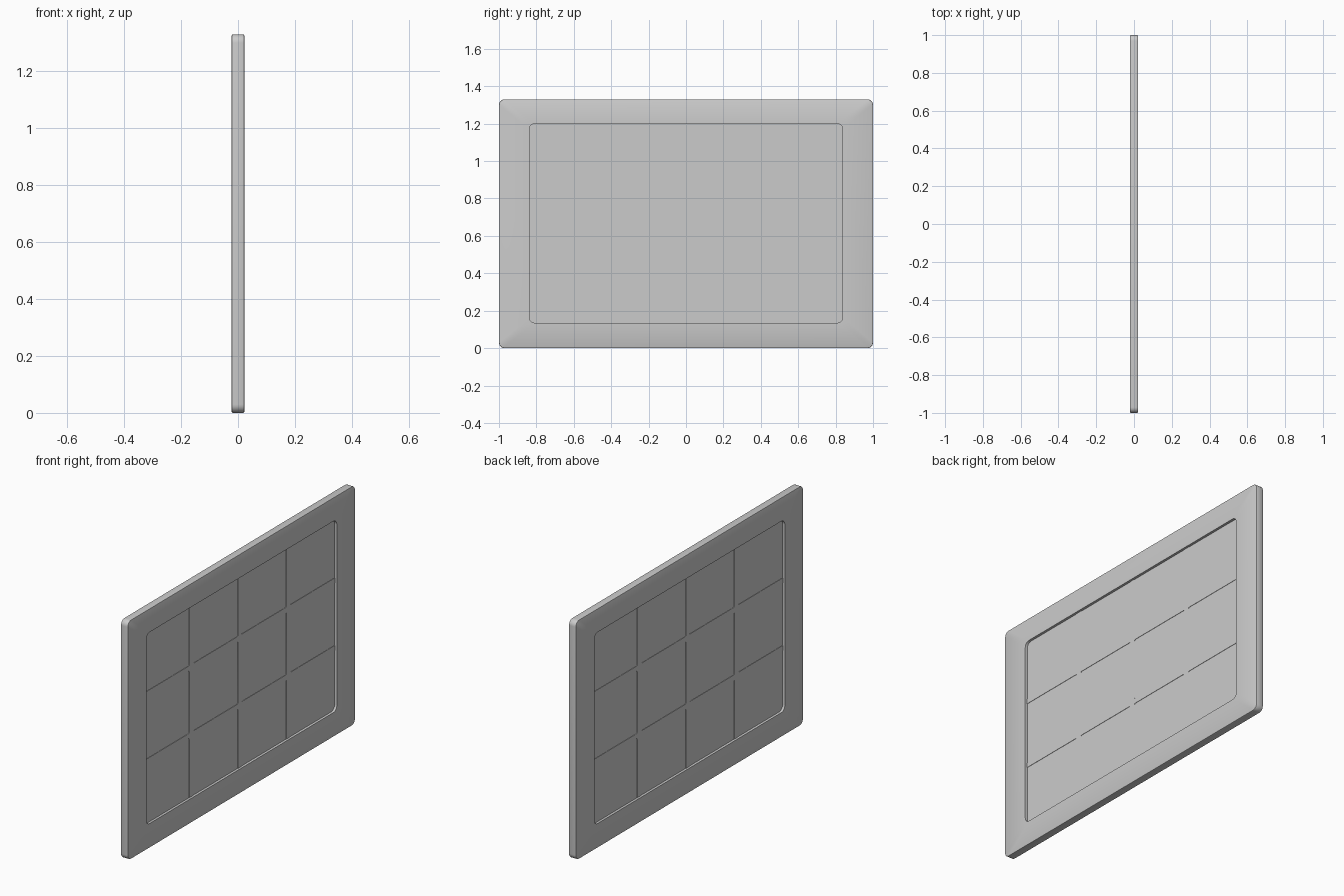
import bpy, bmesh, math

if "Cube" in bpy.data.objects:
    bpy.data.objects.remove(bpy.data.objects["Cube"])

H = 1.33            # frame height
HALF = 0.022        # half thickness of frame
OPEN_Y = 0.838      # half width of the opening
OPEN_Z0, OPEN_Z1 = 0.135, 1.20
PANE = 0.008        # half thickness of glass
BAR = 0.010         # half thickness of glazing bars
MID_Z = H / 2


def finish(bm, name, smooth=True):
    bmesh.ops.recalc_face_normals(bm, faces=bm.faces)
    me = bpy.data.meshes.new(name)
    bm.to_mesh(me)
    bm.free()
    ob = bpy.data.objects.new(name, me)
    bpy.context.collection.objects.link(ob)
    if smooth:
        bpy.ops.object.select_all(action='DESELECT')
        ob.select_set(True)
        bpy.context.view_layer.objects.active = ob
        bpy.ops.object.shade_smooth_by_angle(angle=math.radians(30))
    return ob


def rounded_ring(bm, x, hw, hh, cz, r, n=6):
    """Rounded rectangle of vertices in the y-z plane."""
    verts = []
    for k, (sy, sz) in enumerate([(1, 1), (-1, 1), (-1, -1), (1, -1)]):
        for i in range(n + 1):
            a = math.pi / 2 * (k + i / n)
            verts.append(bm.verts.new((x, sy * (hw - r) + r * math.cos(a),
                                       cz + sz * (hh - r) + r * math.sin(a))))
    return verts


def bridge(bm, a, b):
    for i in range(len(a)):
        j = (i + 1) % len(a)
        bm.faces.new((a[i], a[j], b[j], b[i]))


# Outer frame: rings swept around the cross-section, with a softened outer edge
bm = bmesh.new()
c = 0.004
rings = [rounded_ring(bm, x, 1 - d, MID_Z - d, MID_Z, 0.03 - d)
         for x, d in [(-HALF, c), (-HALF + c * 0.3, c * 0.3), (-HALF + c, 0),
                      (HALF - c, 0), (HALF - c * 0.3, c * 0.3), (HALF, c)]]
oh, oc = (OPEN_Z1 - OPEN_Z0) / 2, (OPEN_Z1 + OPEN_Z0) / 2
rings += [rounded_ring(bm, x, OPEN_Y, oh, oc, 0.03) for x in (HALF, -HALF)]
for i in range(len(rings)):
    bridge(bm, rings[i], rings[(i + 1) % len(rings)])
finish(bm, "window_frame")

# Glass pane filling the opening, matching its rounded corners
bm = bmesh.new()
back, front = [rounded_ring(bm, x, OPEN_Y, oh, oc, 0.03) for x in (-PANE, PANE)]
bridge(bm, back, front)
bm.faces.new(back)
bm.faces.new(front)
finish(bm, "glass_pane")

# Glazing bars: one flat grid, odd intervals are bars, extruded through the glass
ys = [-OPEN_Y, -0.443, -0.411, -0.015, 0.015, 0.411, 0.443, OPEN_Y]
zs = [OPEN_Z0, 0.467, 0.494, 0.843, 0.870, OPEN_Z1]
bm = bmesh.new()
grid = [[bm.verts.new((-BAR, y, z)) for z in zs] for y in ys]
for i in range(len(ys) - 1):
    for j in range(len(zs) - 1):
        if i % 2 or j % 2:
            bm.faces.new((grid[i][j], grid[i + 1][j], grid[i + 1][j + 1], grid[i][j + 1]))
bmesh.ops.delete(bm, geom=[v for v in bm.verts if not v.link_faces], context='VERTS')
base = bm.faces[:]
ext = bmesh.ops.extrude_face_region(bm, geom=base, use_keep_orig=True)
bmesh.ops.translate(bm, vec=(2 * BAR, 0, 0),
                    verts=[g for g in ext["geom"] if isinstance(g, bmesh.types.BMVert)])
bmesh.ops.recalc_face_normals(bm, faces=bm.faces)

# Small fillets where the bars cross
corners = [e for e in bm.edges
           if abs(e.verts[0].co.x - e.verts[1].co.x) > BAR
           and abs(e.verts[0].co.y) < OPEN_Y - 0.01
           and OPEN_Z0 + 0.01 < e.verts[0].co.z < OPEN_Z1 - 0.01]
bmesh.ops.bevel(bm, geom=corners, offset=0.008, segments=3, profile=0.5, affect='EDGES')
finish(bm, "glazing_bars")
